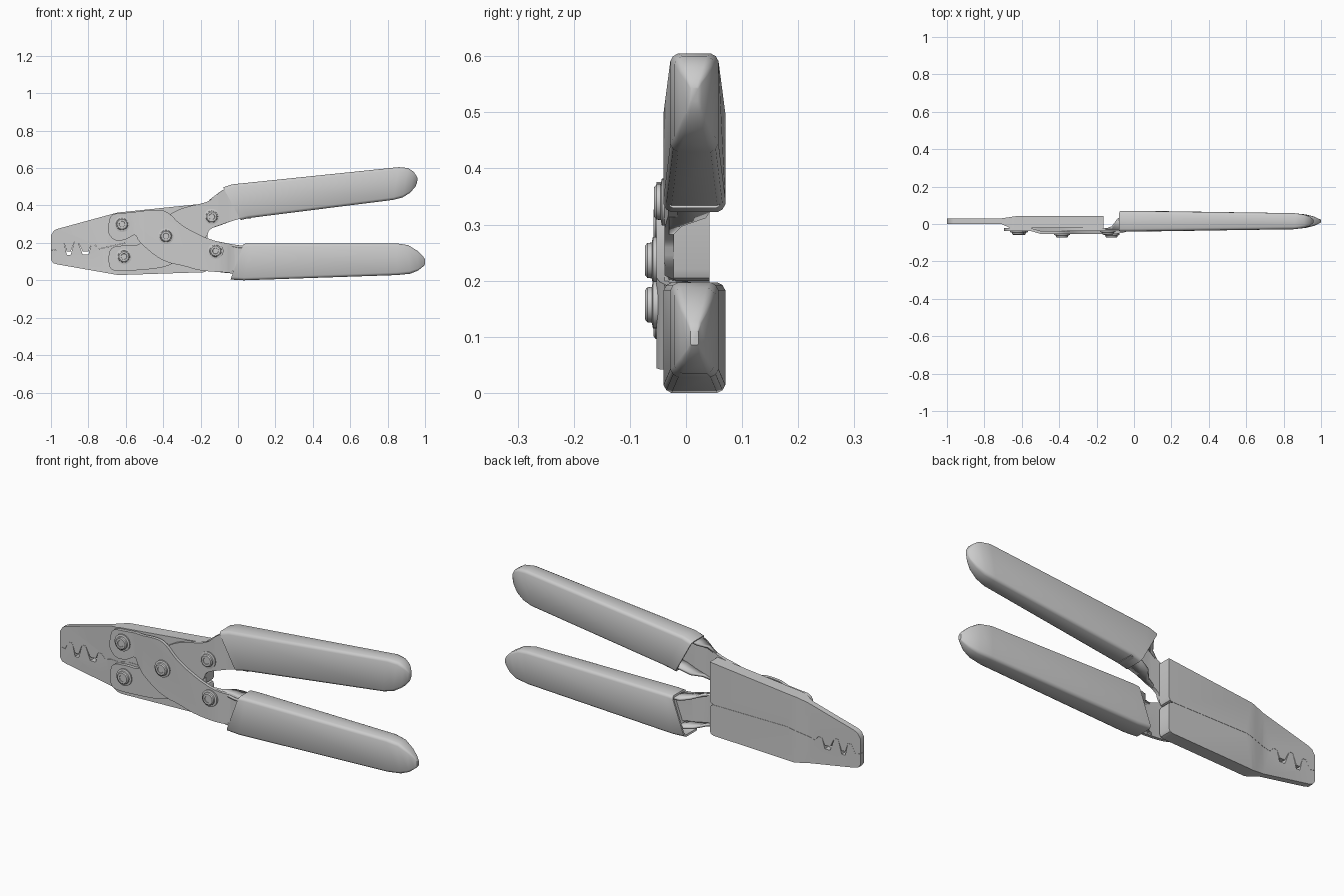
import bpy, bmesh, math
from mathutils import Matrix

if "Cube" in bpy.data.objects:
    bpy.data.objects.remove(bpy.data.objects["Cube"])


def finish(name, bm, angle=35):
    bmesh.ops.recalc_face_normals(bm, faces=bm.faces[:])
    me = bpy.data.meshes.new(name)
    bm.to_mesh(me)
    bm.free()
    ob = bpy.data.objects.new(name, me)
    bpy.context.collection.objects.link(ob)
    bpy.ops.object.select_all(action='DESELECT')
    ob.select_set(True)
    bpy.context.view_layer.objects.active = ob
    bpy.ops.object.shade_smooth_by_angle(angle=math.radians(angle))
    return ob


def rounded(pts, times=2):
    # corner cutting on a closed outline
    for _ in range(times):
        out = []
        for (ax, az), (bx, bz) in zip(pts, pts[1:] + pts[:1]):
            out += [(ax * .78 + bx * .22, az * .78 + bz * .22),
                    (ax * .22 + bx * .78, az * .22 + bz * .78)]
        pts = out
    return pts


def interp(table, x):
    if x <= table[0][0]:
        return table[0][1]
    for (x0, y0), (x1, y1) in zip(table, table[1:]):
        if x <= x1:
            return y0 + (y1 - y0) * (x - x0) / (x1 - x0)
    return table[-1][1]


def plate(name, outline, front, back):
    # flat outline in xz, whose front and back y follow tables over x
    bm = bmesh.new()
    f = [bm.verts.new((x, 0, z)) for x, z in outline]
    b = [bm.verts.new((x, 1, z)) for x, z in outline]
    bm.faces.new(f)
    bm.faces.new(b[::-1])
    n = len(f)
    for i in range(n):
        j = (i + 1) % n
        bm.faces.new((f[j], f[i], b[i], b[j]))
    for cx in sorted({p[0] for p in front + back}):
        geom = bm.verts[:] + bm.edges[:] + bm.faces[:]
        bmesh.ops.bisect_plane(bm, geom=geom, dist=1e-6,
                               plane_co=(cx, 0, 0), plane_no=(1, 0, 0))
    for v in bm.verts:
        v.co.y = interp(front if v.co.y < .5 else back, v.co.x)
    return finish(name, bm)


def flange(name, pts, y0):
    # folded lip along an arm edge: (x, z, depth in y)
    bm = bmesh.new()
    a = [bm.verts.new((x, y0, z)) for x, z, d in pts]
    b = [bm.verts.new((x, d, z)) for x, z, d in pts]
    for i in range(len(pts) - 1):
        bm.faces.new((a[i], a[i + 1], b[i + 1], b[i]))
    ob = finish(name, bm)
    m = ob.modifiers.new("thickness", 'SOLIDIFY')
    m.thickness = .012
    m.offset = 0


def grip(name, stations, cy=.015):
    # lofted sleeve with chamfered section and an open, recessed mouth
    bm = bmesh.new()
    rings = []
    for tx, tz, bx, bz, w in stations:
        h = tz - bz
        c = min(.014, w * .4, h * .3)
        k = c * .35
        prof = [(w - c, 0), (w - k, k), (w, c)]
        prof += [(u, h - v) for u, v in prof[::-1]]
        prof += [(-u, v) for u, v in prof[::-1]]
        rings.append([bm.verts.new((bx + (tx - bx) * v / h, cy + u, bz + v))
                      for u, v in prof])
    n = len(rings[0])
    for r, s in zip(rings, rings[1:]):
        for i in range(n):
            j = (i + 1) % n
            bm.faces.new((r[i], r[j], s[j], s[i]))
    bm.faces.new(rings[-1])
    mouth = bm.faces.new(rings[0][::-1])
    bmesh.ops.recalc_face_normals(bm, faces=bm.faces[:])
    bmesh.ops.inset_region(bm, faces=[mouth], thickness=.009)
    inner = bmesh.ops.extrude_discrete_faces(bm, faces=[mouth])['faces'][0]
    for v in inner.verts:
        v.co.x += .06
    finish(name, bm)


def rivet(name, x, z, y):
    # washer flange with a smaller domed head
    bm = bmesh.new()
    prof = [(.042, .004), (.042, -.006), (.032, -.008), (.031, -.016),
            (.026, -.02), (.016, -.02), (.015, -.018)]
    seg = 32
    rings = [[bm.verts.new((x + r * math.cos(2 * math.pi * i / seg), y + d,
                            z + r * math.sin(2 * math.pi * i / seg)))
              for i in range(seg)] for r, d in prof]
    for r, s in zip(rings, rings[1:]):
        for i in range(seg):
            j = (i + 1) % seg
            bm.faces.new((r[i], r[j], s[j], s[i]))
    bm.faces.new(rings[0])
    bm.faces.new(rings[-1])
    finish(name, bm, 30)


# jaws share a toothed seam; the lower notches are deeper, leaving crimp holes
seam = [(-1, .165), (-.97, .16), (-.95, .2), (-.93, .2), (-.915, .153),
        (-.895, .153), (-.875, .205), (-.855, .205), (-.83, .155),
        (-.80, .155), (-.785, .19), (-.765, .19), (-.745, .168), (-.7, .178),
        (-.6, .2), (-.185, .2)]
lower_seam = [(x, z - (.018 if z < .157 else .001)) for x, z in seam]
jaw_front = [(-.71, 0), (-.66, -.022)]
jaw_back = [(-.71, .03), (-.63, .042)]
plate("upper_jaw", seam + [(-.17, .205), (-.163, .22), (-.163, .412),
                           (-.645, .362), (-.965, .275), (-.985, .265),
                           (-1, .24)], jaw_front, jaw_back)
plate("lower_jaw", lower_seam + [(-.17, .194), (-.163, .18), (-.163, .06),
                                 (-.17, .048), (-.185, .043), (-.64, .028),
                                 (-.965, .085), (-.988, .092), (-1, .11)],
      jaw_front, jaw_back)

# crossed levers running into the grips
front_lever = [(-.695, .29), (-.68, .355), (-.6, .36), (-.45, .378),
               (-.38, .372), (-.3, .29), (-.15, .215), (0, .187), (.12, .175),
               (.12, .04), (-.03, .04), (-.2, .05), (-.3, .08), (-.36, .09),
               (-.43, .12), (-.53, .205), (-.55, .25), (-.6, .215),
               (-.66, .21), (-.695, .25)]
back_lever = [(-.695, .12), (-.685, .055), (-.62, .048), (-.42, .063),
              (-.34, .09), (-.27, .17), (-.165, .23), (-.155, .275),
              (-.05, .312), (.1, .355), (.1, .5), (-.03, .502), (-.09, .48),
              (-.15, .42), (-.3, .388), (-.38, .345), (-.48, .25),
              (-.53, .185), (-.6, .188), (-.68, .178)]
step = [(-.55, -.038), (-.5, -.053), (-.1, -.053), (-.06, -.047), (-.02, -.034)]
plate("front_lever", rounded(front_lever), step, [(x, y + .016) for x, y in step])
bend = [(-.1, -.038), (-.04, -.032)]
plate("back_lever", rounded(back_lever), bend, [(x, y + .017) for x, y in bend])

# folded channel lips on the arms
flange("upper_arm_top_lip", [(-.15, .425, -.025), (-.115, .452, -.012),
                             (-.085, .474, .03), (-.03, .496, .05),
                             (.04, .498, .05)], -.03)
flange("upper_arm_bottom_lip", [(-.13, .288, -.022), (-.09, .302, -.008),
                                (-.05, .317, .035), (0, .337, .05),
                                (.06, .352, .05)], -.03)
flange("lower_arm_top_lip", [(-.12, .204, -.038), (-.08, .196, -.02),
                             (-.04, .188, .03), (0, .18, .05),
                             (.06, .175, .05)], -.038)
flange("lower_arm_bottom_lip", [(-.13, .054, -.036), (-.1, .05, -.02),
                                (-.06, .045, .03), (-.02, .042, .05),
                                (.01, .04, .05)], -.038)

# grips
grip("upper_grip", [(-.08, .497, .015, .322, .055), (-.03, .513, .06, .333, .055),
                    (.86, .605, .83, .43, .043), (.91, .6, .88, .443, .036),
                    (.94, .58, .92, .468, .026), (.955, .557, .948, .5, .013),
                    (.96, .545, .957, .52, .007)])
grip("lower_grip", [(.03, .195, -.04, .004, .055), (.07, .197, .03, 0, .055),
                    (.85, .197, .85, .028, .043), (.91, .188, .92, .035, .036),
                    (.96, .157, .963, .052, .025), (.99, .128, .99, .074, .012),
                    (1, .112, 1, .085, .007)])

# rivets
for name, x, z, y in [("upper_jaw_rivet", -.62, .3, -.038),
                      ("lower_jaw_rivet", -.61, .127, -.038),
                      ("pivot_rivet", -.385, .236, -.053),
                      ("upper_arm_rivet", -.14, .34, -.037),
                      ("lower_arm_rivet", -.12, .157, -.053)]:
    rivet(name, x, z, y)
